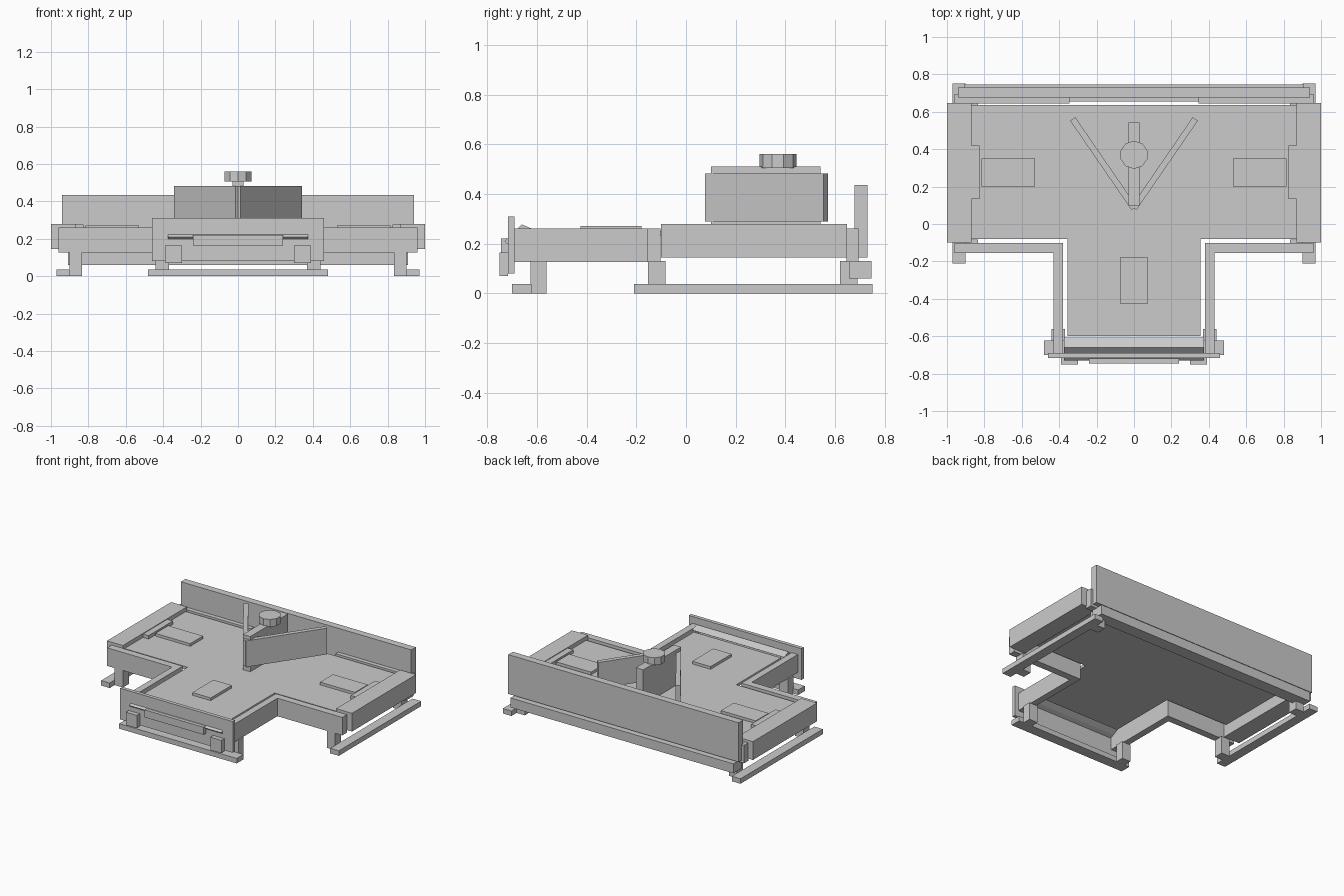
import bpy, bmesh, math
from mathutils import Matrix, Vector

cube = bpy.data.objects.get("Cube")
if cube:
    bpy.data.objects.remove(cube, do_unlink=True)

grey = bpy.data.materials.new("plain_grey")
grey.use_nodes = True
grey.diffuse_color = (0.6, 0.6, 0.6, 1)
grey.node_tree.nodes["Principled BSDF"].inputs["Base Color"].default_value = (0.6, 0.6, 0.6, 1)


def finish(name, bm):
    bmesh.ops.recalc_face_normals(bm, faces=bm.faces[:])
    mesh = bpy.data.meshes.new(name)
    bm.to_mesh(mesh)
    bm.free()
    mesh.materials.append(grey)
    obj = bpy.data.objects.new(name, mesh)
    bpy.context.scene.collection.objects.link(obj)
    return obj


def box(name, xs, ys, zs):
    """Box between pairs of limits."""
    bm = bmesh.new()
    low, high = (Vector(c) for c in zip(xs, ys, zs))
    size = Matrix.Diagonal((*(high - low), 1))
    bmesh.ops.create_cube(bm, size=1, matrix=Matrix.Translation((low + high) / 2) @ size)
    return finish(name, bm)


def pair(name, xs, ys, zs):
    """The same box on the left and the right."""
    box("left_" + name, xs, ys, zs)
    box("right_" + name, (-xs[1], -xs[0]), ys, zs)


def prism(name, points, direction):
    """Extrude a closed outline along a direction."""
    bm = bmesh.new()
    face = bm.faces.new([bm.verts.new(p) for p in points])
    ext = bmesh.ops.extrude_face_region(bm, geom=[face], use_keep_orig=True)
    verts = [g for g in ext["geom"] if isinstance(g, bmesh.types.BMVert)]
    bmesh.ops.translate(bm, verts=verts, vec=direction)
    return finish(name, bm)


# T-shaped deck
half = [(0.355, -0.6), (0.355, -0.08), (0.87, -0.08), (0.87, 0.635)]
outline = half + [(-x, y) for x, y in reversed(half)]
prism("deck", [(x, y, 0.23) for x, y in outline], (0, 0, 0.02))

# Raised pads on the deck
box("front_pad", (-0.075, 0.075), (-0.425, -0.18), (0.24, 0.27))
pair("pad", (0.53, 0.815), (0.2, 0.35), (0.24, 0.27))
pair("edge_strip", (0.825, 0.87), (0.135, 0.42), (0.23, 0.275))

# Frame rails
pair("side_rail", (0.87, 1.0), (-0.1, 0.648), (0.145, 0.28))
pair("shoulder_rail", (0.38, 0.96), (-0.155, -0.102), (0.127, 0.26))
pair("stem_rail", (0.38, 0.43), (-0.69, -0.155), (0.127, 0.26))
pair("back_rail", (0.345, 0.96), (0.645, 0.695), (0.127, 0.26))

# Back board and the beam below it
box("back_board", (-0.94, 0.94), (0.677, 0.73), (0.145, 0.435))
box("back_beam", (-0.91, 0.91), (0.655, 0.747), (0.06, 0.13))

# Front board with its plate and blocks
box("front_board", (-0.46, 0.46), (-0.717, -0.69), (0.08, 0.31))
box("front_plate", (-0.24, 0.24), (-0.745, -0.717), (0.165, 0.22))
pair("front_block", (0.3, 0.39), (-0.75, -0.717), (0.07, 0.165))

# Sloped sill passing through the front board
sill = [(-0.66, 0.277), (-0.73, 0.21), (-0.72, 0.2), (-0.66, 0.225), (-0.608, 0.255)]
prism("sloped_sill", [(-0.375, y, z) for y, z in sill], (0.75, 0, 0))

# Legs and ground skids
pair("stem_leg", (0.37, 0.44), (-0.625, -0.562), (0, 0.13))
pair("shoulder_leg", (0.833, 0.9), (-0.152, -0.082), (0, 0.13))
pair("back_leg", (0.833, 0.9), (0.62, 0.69), (0, 0.13))
box("front_skid", (-0.48, 0.48), (-0.7, -0.622), (0, 0.037))
pair("side_skid", (0.9, 0.97), (-0.21, 0.75), (0, 0.037))

# V-shaped fins meeting at the front
for side, label in ((1, "left"), (-1, "right")):
    start, end = Vector((0, 0.085)), Vector((side * 0.328, 0.562))
    offset = (end - start).orthogonal().normalized() * 0.0165
    corners = [start + offset, end + offset, end - offset, start - offset]
    prism(label + "_fin", [(c.x, c.y, 0.29) for c in corners], (0, 0, 0.193))

# Centre bar with a faceted knob
box("centre_bar", (-0.03, 0.03), (0.1, 0.542), (0.24, 0.51))
sides = 10
ring = [math.pi / 2 + math.tau * i / sides for i in range(sides)]
prism("knob", [(0.075 * math.cos(a), 0.37 + 0.075 * math.sin(a), 0.505) for a in ring],
      (0, 0, 0.055))
